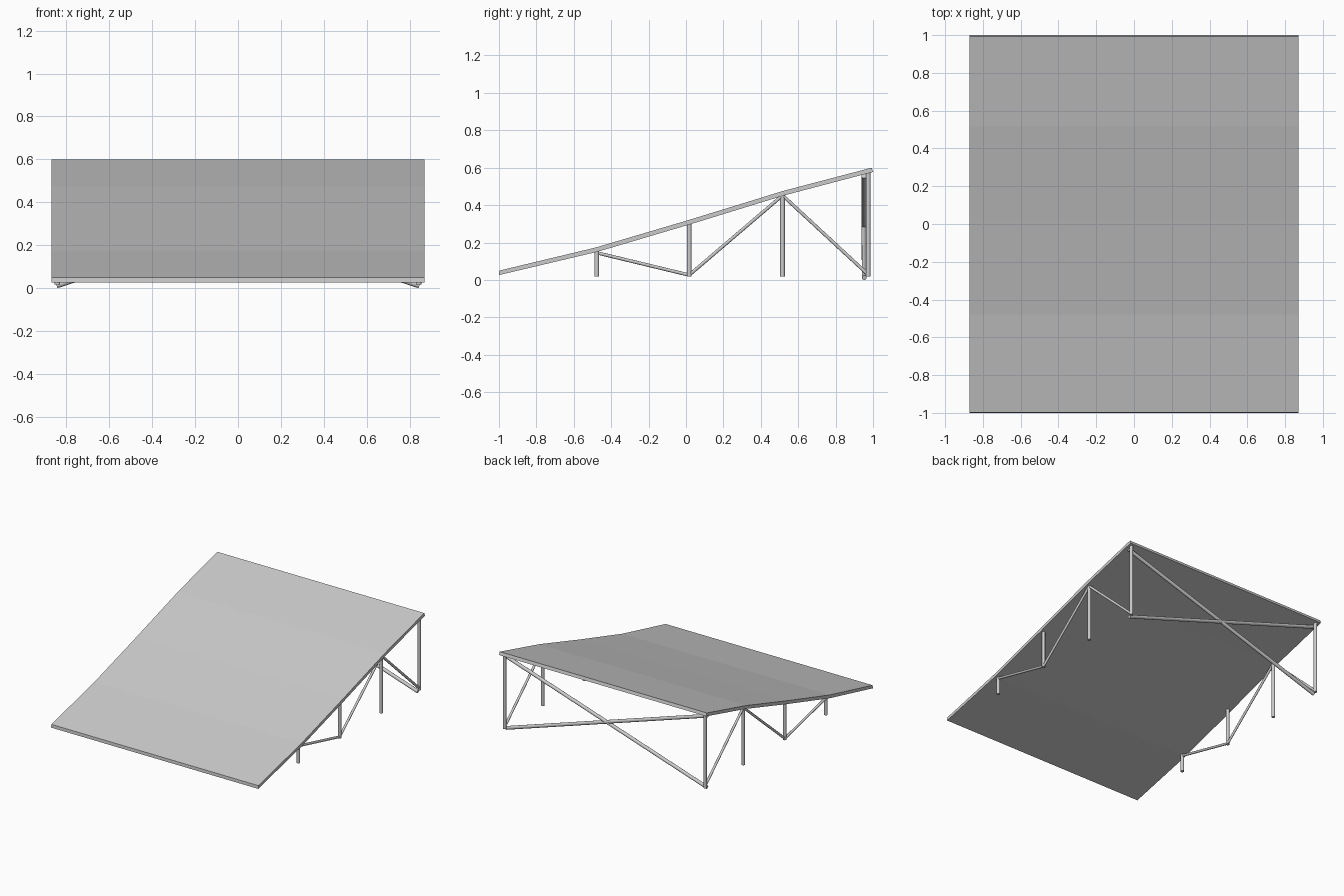
import bpy
from mathutils import Vector

if "Cube" in bpy.data.objects:
    bpy.data.objects.remove(bpy.data.objects["Cube"])

HALF_W = 0.87      # half width of the deck
POST_X = 0.842     # side offset of the posts


def rod(name, a, b, radius):
    """Smooth round bar between two points."""
    a, b = Vector(a), Vector(b)
    d = b - a
    bpy.ops.mesh.primitive_cylinder_add(vertices=16, radius=radius, depth=d.length,
                                        location=(a + b) / 2)
    ob = bpy.context.object
    ob.name = name
    ob.rotation_euler = d.to_track_quat('Z', 'Y').to_euler()
    bpy.ops.object.shade_smooth_by_angle()
    return ob


# Sloping deck: bent profile extruded across the width
top = [(-0.998, 0.05), (-0.48, 0.174), (0.02, 0.322), (0.52, 0.476), (0.993, 0.60)]
under = [(1.0, 0.577), (0.525, 0.452), (0.025, 0.298), (-0.475, 0.150), (-1.0, 0.026)]
profile = top + under
n = len(profile)
verts = [(x, y, z) for x in (-HALF_W, HALF_W) for y, z in profile]
faces = []
for i in range(n):
    j = (i + 1) % n
    faces.append((i, i + n, j + n, j))
for i in range(len(top) - 1):
    side = (i, i + 1, n - 2 - i, n - 1 - i)
    faces.append(side)
    faces.append(tuple(v + n for v in reversed(side)))
mesh = bpy.data.meshes.new("deck")
mesh.from_pydata(verts, [], faces)
deck = bpy.data.objects.new("deck", mesh)
bpy.context.collection.objects.link(deck)
bpy.context.view_layer.objects.active = deck
deck.select_set(True)
bpy.ops.object.mode_set(mode='EDIT')
bpy.ops.mesh.select_all(action='SELECT')
bpy.ops.mesh.normals_make_consistent(inside=False)
bpy.ops.object.mode_set(mode='OBJECT')

# Posts and zigzag braces on both sides
posts = [(-0.477, 0.152), (0.017, 0.300), (0.516, 0.453), (0.974, 0.575)]
braces = [((-0.477, 0.145), (0.017, 0.026)),
          ((0.017, 0.026), (0.516, 0.452)),
          ((0.516, 0.452), (0.967, 0.035))]
for label, x in (("left", -POST_X), ("right", POST_X)):
    for k, (y, z) in enumerate(posts):
        rod(f"{label}_post_{k + 1}", (x, y, 0.018), (x, y, z), 0.0125)
    for k, (a, b) in enumerate(braces):
        rod(f"{label}_brace_{k + 1}", (x, *a), (x, *b), 0.009)

# Crossed braces at the back
for label, s in (("a", 1), ("b", -1)):
    rod(f"back_cross_brace_{label}", (-s * 0.845, 0.953, 0.0125),
        (s * 0.845, 0.951, 0.556), 0.013)
